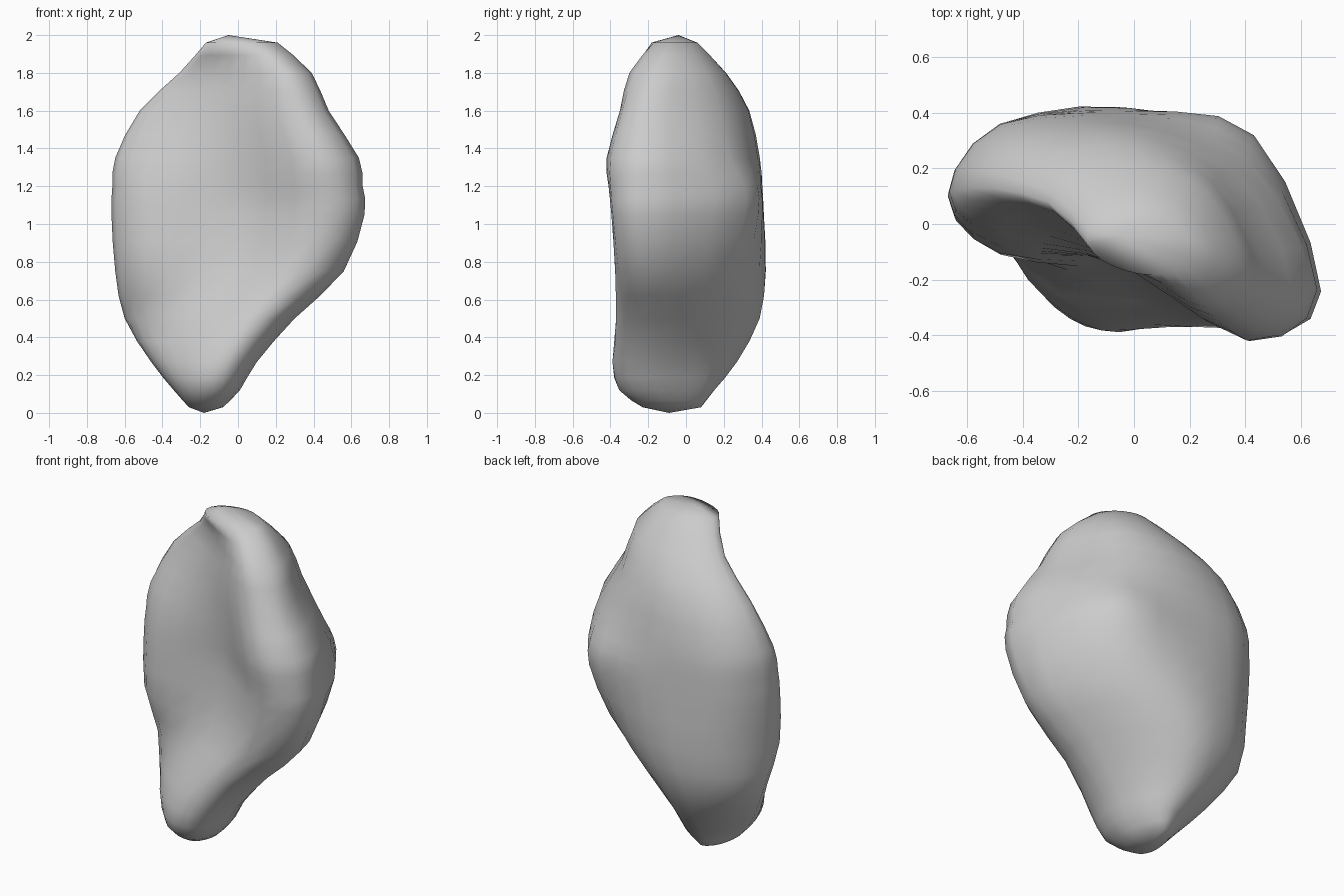
import bpy, bmesh
from mathutils import Vector

if "Cube" in bpy.data.objects:
    bpy.data.objects.remove(bpy.data.objects["Cube"])

# Cross-sections, bottom to top:
# z, left x/y, right x/y, front y (left, mid, right), back y (left, mid, right)
SECTIONS = [
    (0.03, -0.26, -0.12, -0.08, -0.10, -0.20, -0.23, -0.20, 0.01, 0.08, 0.04),
    (0.12, -0.34, -0.11, 0.01, -0.15, -0.27, -0.35, -0.32, 0.06, 0.15, 0.08),
    (0.27, -0.46, 0.00, 0.10, -0.15, -0.20, -0.36, -0.37, 0.19, 0.27, 0.13),
    (0.50, -0.60, 0.12, 0.30, -0.15, -0.05, -0.26, -0.37, 0.31, 0.39, 0.21),
    (0.75, -0.65, 0.08, 0.56, -0.21, -0.11, -0.18, -0.375, 0.35, 0.42, 0.24),
    (1.05, -0.67, 0.10, 0.67, -0.24, -0.09, -0.15, -0.395, 0.36, 0.41, 0.31),
    (1.20, -0.665, 0.11, 0.66, -0.24, -0.07, -0.15, -0.41, 0.36, 0.40, 0.31),
    (1.35, -0.65, 0.12, 0.64, -0.23, -0.03, -0.16, -0.42, 0.35, 0.38, 0.23),
    (1.60, -0.52, 0.13, 0.48, -0.21, 0.04, -0.16, -0.35, 0.29, 0.33, 0.18),
    (1.80, -0.31, 0.08, 0.39, -0.15, 0.00, -0.18, -0.30, 0.18, 0.21, 0.11),
    (1.96, -0.17, -0.05, 0.21, -0.09, -0.13, -0.18, -0.17, 0.03, 0.06, 0.01),
]
SPOTS = (0.14, 0.5, 0.82)


def spline(a, b, c, d, t):
    return 0.5 * (2 * b + (c - a) * t + (2 * a - 5 * b + 4 * c - d) * t * t
                  + (3 * b - a - 3 * c + d) * t ** 3)


def control_ring(z, lx, ly, rx, ry, f1, f2, f3, b1, b2, b3):
    xs = [lx + (rx - lx) * s for s in SPOTS]
    pts = [(lx, ly), *zip(xs, (f1, f2, f3)), (rx, ry), *zip(xs[::-1], (b3, b2, b1))]
    return [Vector((x, y, z)) for x, y in pts]


def refine_ring(ring, steps):
    n = len(ring)
    return [spline(ring[i - 1], ring[i], ring[(i + 1) % n], ring[(i + 2) % n], k / steps)
            for i in range(n) for k in range(steps)]


def refine_stack(rings, steps):
    out, last = [], len(rings) - 1
    for i in range(last):
        quad = [rings[max(0, min(last, i + o))] for o in (-1, 0, 1, 2)]
        for k in range(steps):
            out.append([spline(*p, k / steps) for p in zip(*quad)])
    return out + [rings[-1]]


# Loft the boulder and close both ends
rings = refine_stack([refine_ring(control_ring(*s), 3) for s in SECTIONS], 2)
bm = bmesh.new()
loops = [[bm.verts.new(p) for p in ring] for ring in rings]
n = len(loops[0])
for low, high in zip(loops, loops[1:]):
    for i in range(n):
        j = (i + 1) % n
        bm.faces.new((low[i], low[j], high[j], high[i]))
for loop, tip in ((loops[0], (-0.18, -0.09, 0.0)), (loops[-1], (-0.05, -0.04, 2.0))):
    v = bm.verts.new(tip)
    for i in range(n):
        bm.faces.new((loop[i], loop[(i + 1) % n], v))
bmesh.ops.recalc_face_normals(bm, faces=bm.faces)
for f in bm.faces:
    f.smooth = True
mesh = bpy.data.meshes.new("boulder")
bm.to_mesh(mesh)
bm.free()
bpy.context.collection.objects.link(bpy.data.objects.new("boulder", mesh))
